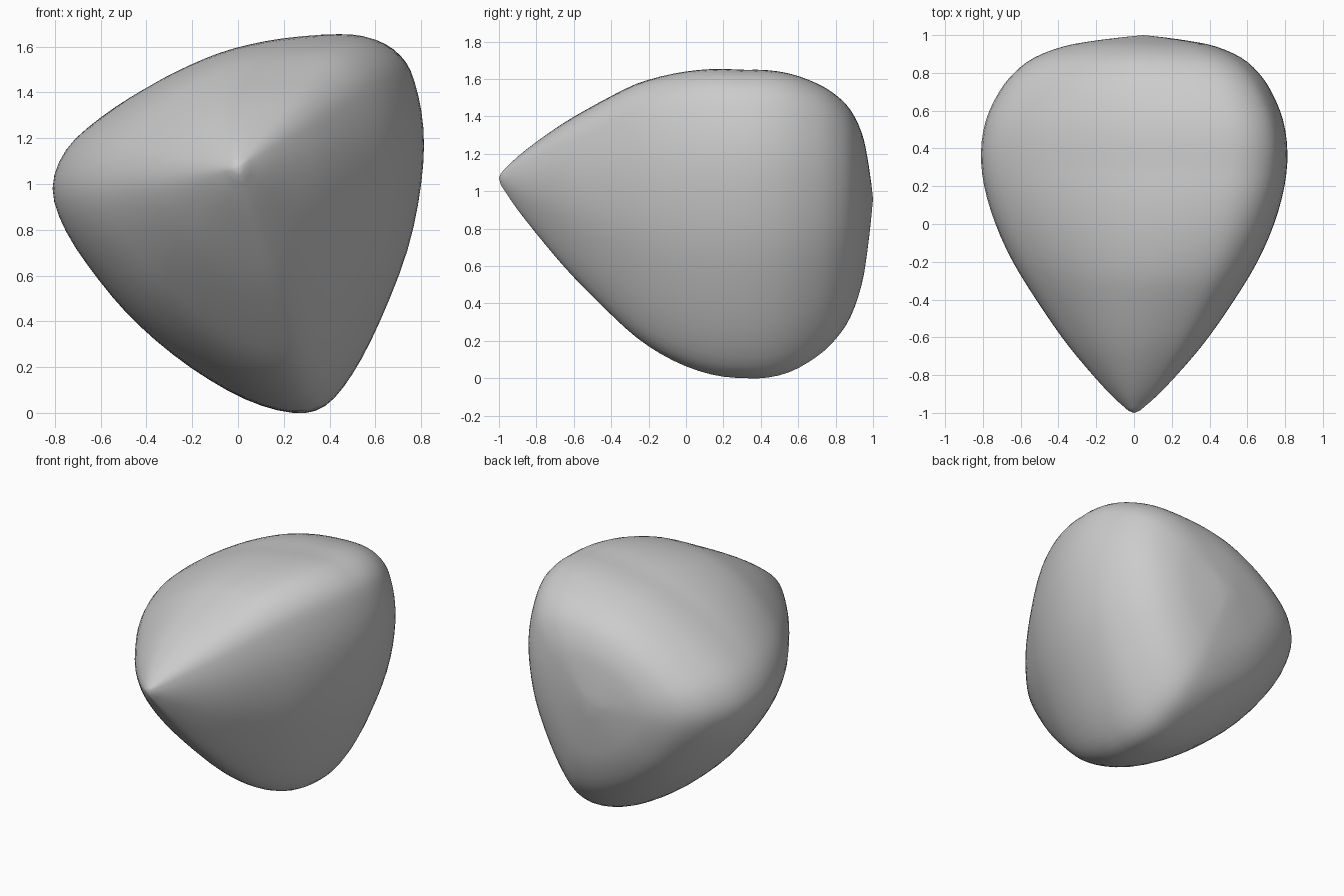
import bpy
import bmesh
from mathutils import Vector

default_cube = bpy.data.objects.get("Cube")
if default_cube:
    bpy.data.objects.remove(default_cube, do_unlink=True)

# Widest cross-section: a rounded triangle in x and z
OUTLINE = [
    (.24, 0), (.38, .03), (.5, .17), (.62, .4), (.74, .71), (.8, 1), (.81, 1.24),
    (.77, 1.45), (.71, 1.56), (.6, 1.63), (.45, 1.65), (.2, 1.63), (-.02, 1.585),
    (-.2, 1.52), (-.4, 1.42), (-.6, 1.29), (-.75, 1.15), (-.81, .98), (-.75, .79),
    (-.6, .57), (-.43, .38), (-.21, .2), (.03, .06),
]

# Size of the cross-section along the body: (y, scale)
PROFILE = [
    (-.99, .035), (-.9, .16), (-.75, .33), (-.6, .48), (-.4, .65), (-.2, .8), (0, .91),
    (.2, .98), (.38, 1), (.55, .97), (.7, .89), (.8, .8), (.88, .68), (.94, .5),
    (.97, .31), (.99, .12),
]

FRONT_TIP = Vector((0, -1, 1.07))
BACK_POLE = Vector((.05, 1, .96))
ROUNDING = .5      # how much the small sections turn towards circles
RISE = .16         # extra height of the front half above its axis
DROP = .08         # extra depth of the front half below its axis


def smooth_path(points, steps, closed):
    """Resample a list of points with a Catmull-Rom spline."""
    vectors = [Vector(point) for point in points]
    count = len(vectors)

    def pick(index):
        if closed:
            return vectors[index % count]
        return vectors[max(0, min(index, count - 1))]

    result = []
    for i in range(count if closed else count - 1):
        a, b, c, d = (pick(i + offset) for offset in (-1, 0, 1, 2))
        for step in range(steps):
            t = step / steps
            linear = (c - a) * t
            square = (a * 2 - b * 5 + c * 4 - d) * t ** 2
            cubic = (b * 3 - a - c * 3 + d) * t ** 3
            result.append(b + (linear + square + cubic) / 2)
    if not closed:
        result.append(vectors[-1])
    return result


def section_ring(section, y, scale):
    """Scale the outline about the axis and round it where it is small."""
    center = FRONT_TIP.lerp(BACK_POLE, (y + 1) / 2)
    spokes = [Vector((x, y, z)) - center for x, z in section]
    mean = sum(spoke.length for spoke in spokes) / len(spokes)
    blend = ROUNDING * (1 - scale)
    frontness = max(0, min(1, (.3 - y) / .6))
    ring = []
    for spoke in spokes:
        spoke = spoke.lerp(spoke.normalized() * mean, blend) * scale
        spoke.z *= 1 + frontness * (RISE if spoke.z > 0 else DROP)
        ring.append(center + spoke)
    return ring


def make_material(name, color):
    material = bpy.data.materials.new(name)
    material.use_nodes = True
    material.diffuse_color = color
    shader = material.node_tree.nodes["Principled BSDF"]
    shader.inputs["Base Color"].default_value = color
    return material


def build_body(name, material):
    """Loft the cross-sections from the front tip to the back pole."""
    bm = bmesh.new()
    section = smooth_path(OUTLINE, 3, True)
    rings = []
    for y, scale in smooth_path(PROFILE, 3, False):
        rings.append([bm.verts.new(point) for point in section_ring(section, y, scale)])

    # Side faces
    count = len(section)
    for near, far in zip(rings, rings[1:]):
        for i in range(count):
            j = (i + 1) % count
            bm.faces.new((near[i], near[j], far[j], far[i]))

    # Pointed ends
    for ring, end in ((rings[0], FRONT_TIP), (rings[-1], BACK_POLE)):
        pole = bm.verts.new(end)
        for i in range(count):
            bm.faces.new((ring[i], ring[(i + 1) % count], pole))

    bmesh.ops.recalc_face_normals(bm, faces=bm.faces)
    for face in bm.faces:
        face.smooth = True
    mesh = bpy.data.meshes.new(name)
    bm.to_mesh(mesh)
    bm.free()
    mesh.materials.append(material)
    body = bpy.data.objects.new(name, mesh)
    bpy.context.collection.objects.link(body)
    return body


stone_gray = make_material("stone gray", (.6, .6, .6, 1))
build_body("rounded_stone_body", stone_gray)
